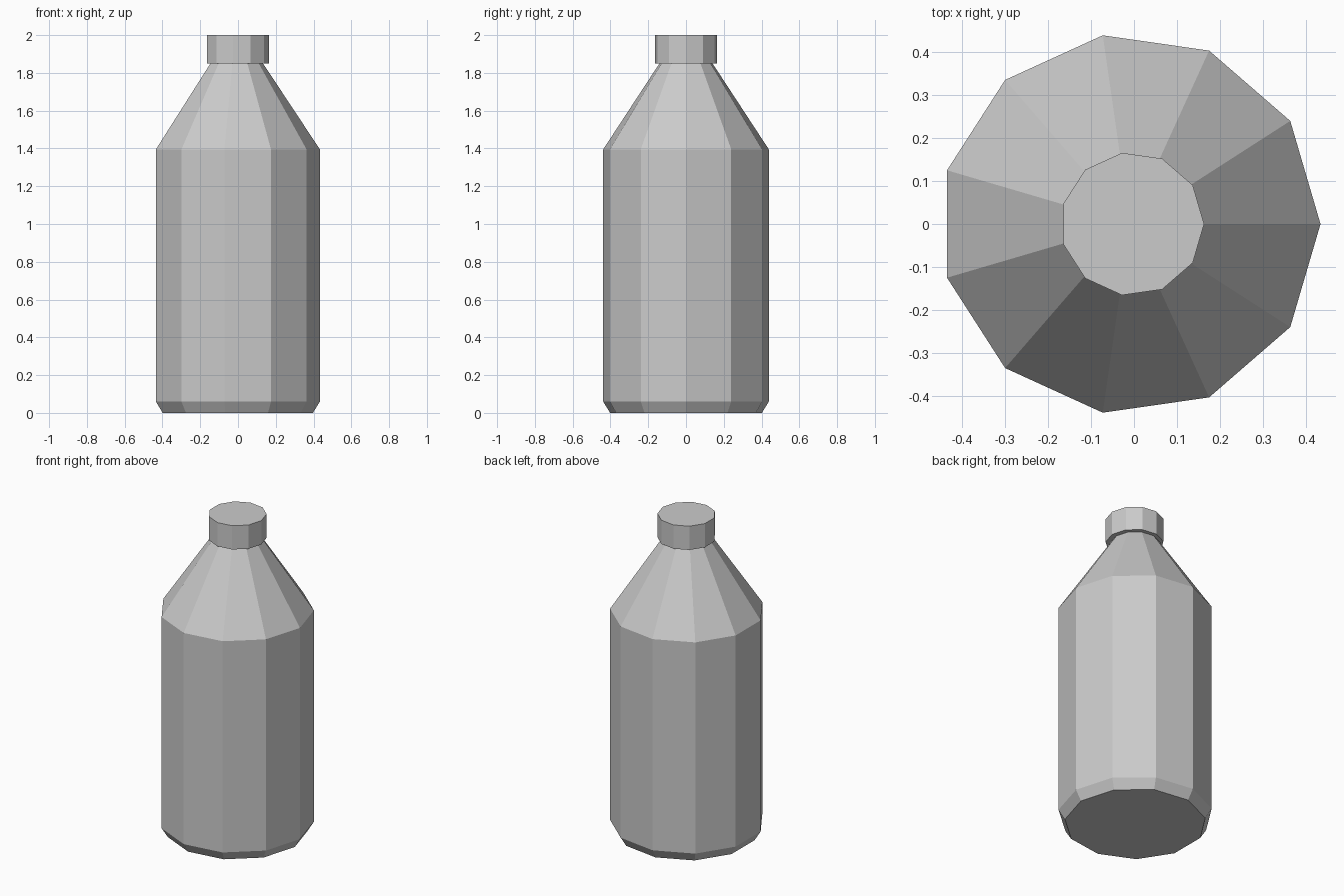
import bpy, bmesh
from math import cos, sin, tau

if "Cube" in bpy.data.objects:
    bpy.data.objects.remove(bpy.data.objects["Cube"])

SIDES = 11


def lathe(name, profile, cx):
    """Closed faceted solid from (radius, z) rings, bottom to top."""
    bm = bmesh.new()
    rings = [[bm.verts.new((cx + r * cos(tau * i / SIDES), r * sin(tau * i / SIDES), z))
              for i in range(SIDES)] for r, z in profile]
    for low, high in zip(rings, rings[1:]):
        for i in range(SIDES):
            j = (i + 1) % SIDES
            bm.faces.new((low[i], low[j], high[j], high[i]))
    bm.faces.new(rings[0][::-1])
    bm.faces.new(rings[-1])
    mesh = bpy.data.meshes.new(name)
    bm.to_mesh(mesh)
    bm.free()
    obj = bpy.data.objects.new(name, mesh)
    bpy.context.collection.objects.link(obj)
    return obj


# Body: chamfered base, straight wall, sloped shoulder running up to the cap
lathe("bottle_body", [(0.406, 0), (0.443, 0.06), (0.443, 1.395), (0.142, 1.85), (0.142, 1.87)], -0.0095)

# Screw cap, slightly wider than the neck
lathe("cap", [(0.167, 1.85), (0.167, 2.0)], -0.004)
